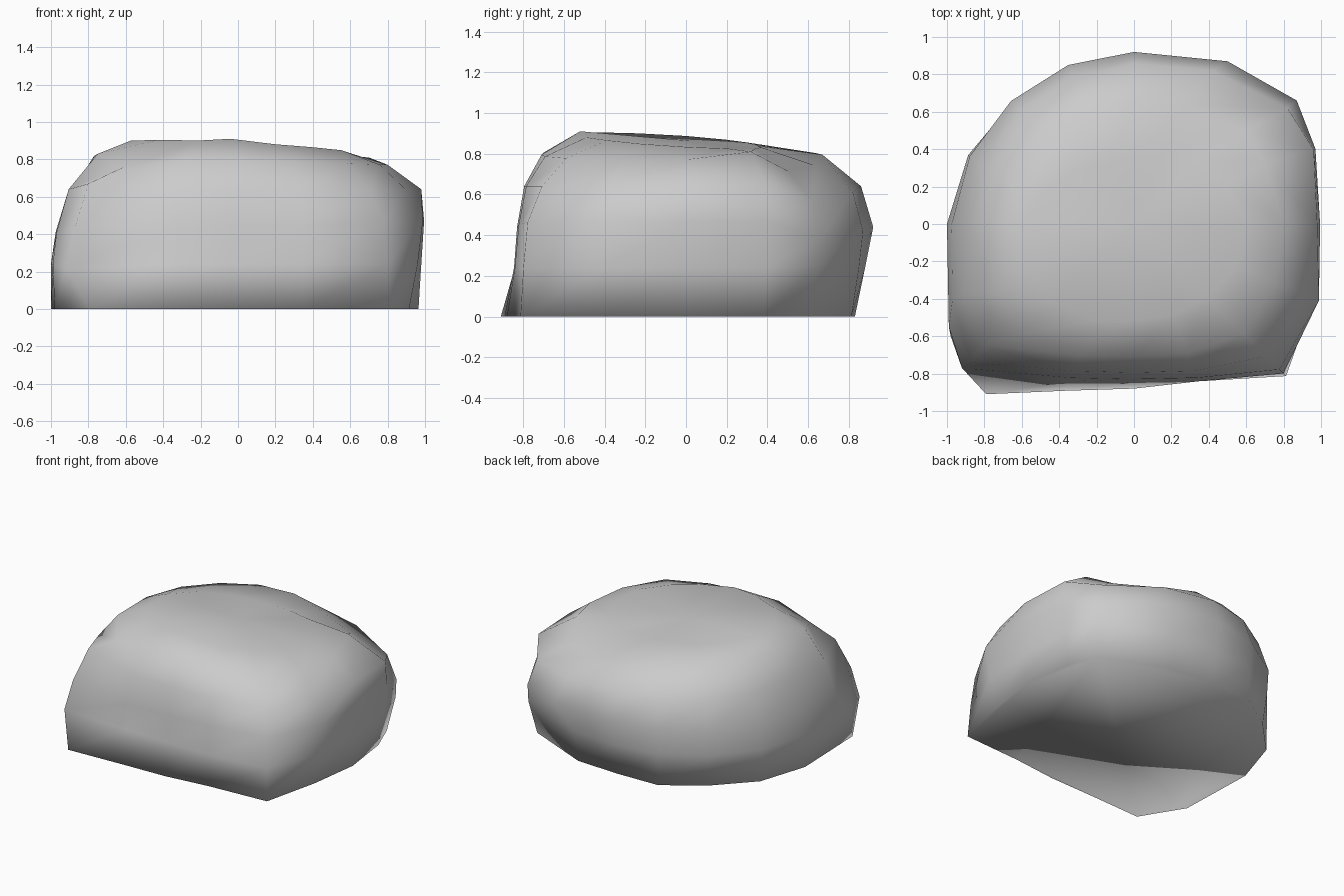
import bpy
import bmesh
from math import cos, sin, tau

default_cube = bpy.data.objects.get("Cube")
if default_cube:
    bpy.data.objects.remove(default_cube, do_unlink=True)


def make_material(name, colour):
    material = bpy.data.materials.new(name)
    material.use_nodes = True
    material.diffuse_color = colour
    material.node_tree.nodes["Principled BSDF"].inputs["Base Color"].default_value = colour
    return material


def add_ring(bm, radii, height, slope_x, slope_y):
    """Irregular loop of vertices, counter-clockwise from +x, on a tilted level."""
    ring = []
    for index, radius in enumerate(radii):
        angle = tau * index / len(radii)
        x, y = radius * cos(angle), radius * sin(angle)
        ring.append(bm.verts.new((x, y, height + slope_x * x + slope_y * y)))
    return ring


def join_rings(bm, low, high):
    for i in range(len(low)):
        j = (i + 1) % len(low)
        bm.faces.new((low[i], low[j], high[j], high[i]))


# Boulder levels: radii around the stone, height, slope along x, slope along y
levels = {
    "foot": ([.965, .99, 1, .88, .83, .89, .89, .955, 1, 1.08, 1.2, .965, .88, .91, 1.15, .99],
             0, 0, 0),
    "skirt": ([.98, 1.03, 1, .92, .88, .9, .92, .96, 1, 1.08, 1.2, .91, .845, .91, 1.13, 1.04],
              .24, 0, 0),
    "belly": ([.995, 1.05, 1.05, .96, .92, .92, .93, .95, .975, 1.05, 1.14, .89, .83, .89, 1.1, 1.07],
              .44, .03, 0),
    "upper": ([.98, 1.04, 1.03, .88, .86, .85, .86, .86, .88, .98, 1.07, .85, .795, .85, 1, .97],
              .64, 0, 0),
    "shoulder": ([.8, .78, .8, .69, .67, .69, .7, .73, .77, .84, .85, .76, .71, .75, .83, .82],
                 .795, -.03, 0),
    "crown": ([.6, .54, .48, .4, .35, .36, .42, .5, .6, .62, .6, .56, .52, .53, .55, .6],
              .86, -.045, -.06),
}

# Corners that stray from the even spacing: level, station, position
corners = [
    # back left corner, leaning inward as it rises
    ("foot", 2, (.83, .6, 0)),
    ("skirt", 2, (.87, .65, .25)),
    ("belly", 2, (.87, .66, .38)),
    ("upper", 2, (.82, .62, .57)),
    ("shoulder", 2, (.6, .5, .715)),
    ("belly", 3, (.5, .87, .42)),
    ("upper", 3, (.42, .82, .61)),
    ("shoulder", 3, (.27, .64, .74)),
    ("shoulder", 1, (.7, .32, .81)),
    # front right corner, flared at the bottom
    ("foot", 9, (-.98, -.6, 0)),
    ("foot", 10, (-.79, -.91, 0)),
    ("skirt", 9, (-.99, -.55, .24)),
    ("skirt", 10, (-.92, -.77, .22)),
    ("belly", 10, (-.87, -.74, .44)),
    ("upper", 10, (-.8, -.65, .67)),
    ("shoulder", 9, (-.75, -.37, .83)),
    ("shoulder", 10, (-.61, -.59, .76)),
    # small peak at the front of the top
    ("crown", 12, (-.04, -.52, .91)),
]

# Walls between the levels
bm = bmesh.new()
rings = {name: add_ring(bm, *level) for name, level in levels.items()}
for name, station, position in corners:
    rings[name][station].co = position
stack = list(rings.values())
for low, high in zip(stack, stack[1:]):
    join_rings(bm, low, high)

# Closed top and flat underside
hub = bm.verts.new((0, 0, .865))
crown = rings["crown"]
for a, b in zip(crown, crown[1:] + crown[:1]):
    bm.faces.new((a, b, hub))
bm.faces.new(list(reversed(rings["foot"])))

for face in bm.faces:
    face.smooth = True
mesh = bpy.data.meshes.new("boulder")
bm.to_mesh(mesh)
bm.free()
mesh.materials.append(make_material("stone grey", (.6, .6, .6, 1)))
boulder = bpy.data.objects.new("boulder", mesh)
bpy.context.collection.objects.link(boulder)
